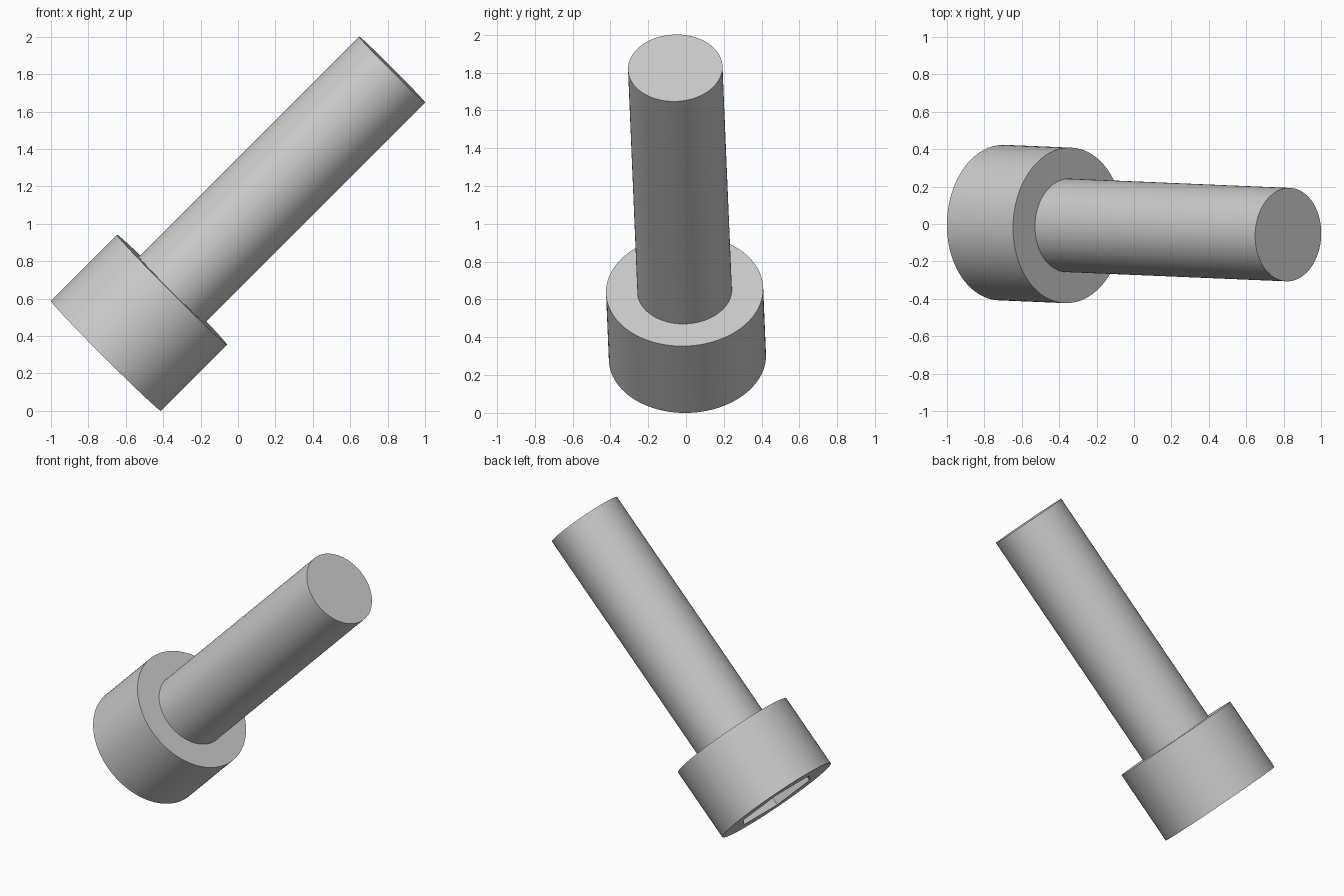
import bpy
import math
from mathutils import Matrix, Vector

cube = bpy.data.objects.get("Cube")
if cube:
    bpy.data.objects.remove(cube, do_unlink=True)

# Proportions of the screw, measured along its own axis
HEAD_RADIUS, HEAD_LENGTH = 0.416, 0.5
SHAFT_RADIUS, TOTAL_LENGTH = 0.25, 2.165
SOCKET_RADIUS, SOCKET_DEPTH = 0.288, 0.25

# Tilted frame: z runs from the head to the tip, x points at a socket corner
axis = Vector((1, -0.042, 1)).normalized()
corner = Vector((0.48, -0.71, -0.51))
corner = (corner - axis * corner.dot(axis)).normalized()
frame = Matrix((corner, axis.cross(corner), axis)).transposed().to_4x4()
frame = Matrix.Translation((-0.706, 0.0075, 0.294)) @ frame

steel = bpy.data.materials.new("grey_steel")
steel.use_nodes = True
grey = (0.6, 0.6, 0.6, 1)
steel.diffuse_color = grey
steel.node_tree.nodes["Principled BSDF"].inputs["Base Color"].default_value = grey


def cylinder(name, radius, start, end, sides):
    """Cylinder lying on the screw axis between two distances."""
    bpy.ops.mesh.primitive_cylinder_add(vertices=sides, radius=radius, depth=end - start)
    obj = bpy.context.object
    obj.name = name
    # the primitive starts at +y, so turn its first corner onto x
    turn = Matrix.Rotation(-math.pi / 2, 4, "Z")
    obj.data.transform(Matrix.Translation((0, 0, (start + end) / 2)) @ turn)
    obj.matrix_world = frame
    obj.data.materials.append(steel)
    return obj


def smooth(obj):
    bpy.ops.object.select_all(action="DESELECT")
    obj.select_set(True)
    bpy.context.view_layer.objects.active = obj
    bpy.ops.object.shade_smooth_by_angle(angle=math.radians(30))


# Head with a hexagonal socket cut into its outer face
head = cylinder("head", HEAD_RADIUS, 0, HEAD_LENGTH, 96)
cutter = cylinder("socket_cutter", SOCKET_RADIUS, -0.1, SOCKET_DEPTH, 6)
cutter.hide_render = True
cut = head.modifiers.new("socket", "BOOLEAN")
cut.operation = "DIFFERENCE"
cut.solver = "EXACT"
cut.object = cutter
bpy.context.view_layer.objects.active = head
bpy.ops.object.modifier_apply(modifier=cut.name)
bpy.data.objects.remove(cutter, do_unlink=True)
smooth(head)

# Plain shaft, seated slightly inside the head
shaft = cylinder("shaft", SHAFT_RADIUS, HEAD_LENGTH - 0.05, TOTAL_LENGTH, 96)
smooth(shaft)
